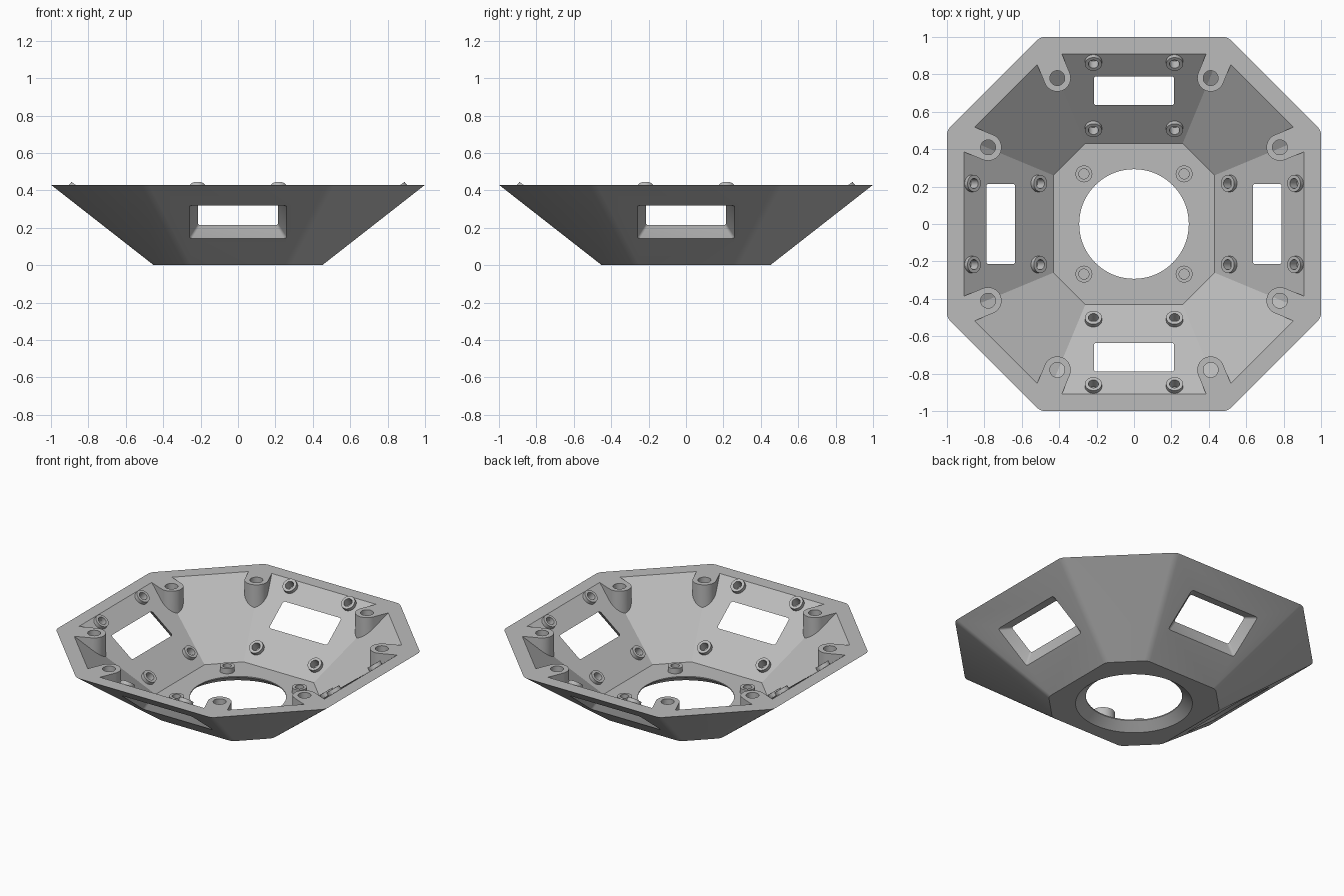
import bpy, bmesh, math
from mathutils import Matrix, Vector

if "Cube" in bpy.data.objects:
    bpy.data.objects.remove(bpy.data.objects["Cube"])

H = 0.43                      # rim height
FLOOR = 0.055                 # floor thickness
SLOPE = 0.55 / H              # horizontal run of the walls per unit of height
TILT = math.atan2(H, 0.55)

grey = bpy.data.materials.new("light_grey")
grey.diffuse_color = (0.5, 0.5, 0.5, 1)
grey.use_nodes = True
grey.node_tree.nodes["Principled BSDF"].inputs["Base Color"].default_value = grey.diffuse_color


def octagon(a, b, z):
    """Octagon with flat sides at distance a and corners at b along them."""
    pts = [(a, -b), (a, b), (b, a), (-b, a), (-a, b), (-a, -b), (-b, -a), (b, -a)]
    return [Vector((x, y, z)) for x, y in pts]


def circle(r, z, n=32):
    return [Vector((r * math.cos(2 * math.pi * i / n),
                    r * math.sin(2 * math.pi * i / n), z)) for i in range(n)]


def loft(bm, loops, mat=Matrix(), bevel=0, closed=False):
    """Skin a stack of loops; cap the ends, or close it into a ring."""
    rings = [[bm.verts.new(mat @ p) for p in loop] for loop in loops]
    n = len(rings[0])
    pairs = list(zip(rings, rings[1:] + rings[:1])) if closed else list(zip(rings, rings[1:]))
    faces = [bm.faces.new((a[i], a[(i + 1) % n], b[(i + 1) % n], b[i]))
             for a, b in pairs for i in range(n)]
    if not closed:
        faces += [bm.faces.new(rings[0][::-1]), bm.faces.new(rings[-1])]
    bmesh.ops.recalc_face_normals(bm, faces=faces)
    if bevel:
        edges = [bm.edges.get((a[i], b[i])) for a, b in pairs for i in range(n)]
        bmesh.ops.bevel(bm, geom=edges, offset=bevel, segments=3, profile=0.5,
                        affect='EDGES')


def make(name, bm, helper=False):
    mesh = bpy.data.meshes.new(name)
    bm.to_mesh(mesh)
    bm.free()
    mesh.materials.append(grey)
    obj = bpy.data.objects.new(name, mesh)
    bpy.context.collection.objects.link(obj)
    obj.hide_render = helper
    return obj


def cut(obj, cutter):
    mod = obj.modifiers.new("cut", 'BOOLEAN')
    mod.operation, mod.solver, mod.object = 'DIFFERENCE', 'EXACT', cutter
    bpy.context.view_layer.objects.active = obj
    bpy.ops.object.modifier_apply(modifier=mod.name)
    bpy.data.objects.remove(cutter)


def smooth(obj):
    bpy.ops.object.select_all(action='DESELECT')
    obj.select_set(True)
    bpy.context.view_layer.objects.active = obj
    bpy.ops.object.shade_smooth_by_angle(angle=math.radians(22))


# Solid funnel body with softened slanted edges
bm = bmesh.new()
loft(bm, [octagon(0.45, 0.27, 0), octagon(1.0, 0.5, H)], bevel=0.02)
shell = make("octagonal_shell", bm)

# Inner cavity, continued a little above the rim
bm = bmesh.new()
e = 0.05
loft(bm, [octagon(0.43, 0.26, FLOOR),
          octagon(0.91 + e * SLOPE, 0.46 + e * 0.53, H + e)])
cavity = make("cavity_cutter", bm, True)

# Corner screw posts: slots with a round nose and a screw hole, kept out of the cavity
R = 0.072
nose = [Vector((R * math.cos(t), R * math.sin(t), 0))
        for t in [math.pi / 2 + math.pi * i / 16 for i in range(17)]]
outline = nose + [Vector((0.5, -R, 0)), Vector((0.5, R, 0))]
bm_post, bm_hole = bmesh.new(), bmesh.new()
for k in range(4):
    for x, y, ang in ((0.41, 0.78, 67.5), (0.78, 0.41, 22.5)):
        m = (Matrix.Rotation(k * math.pi / 2, 4, 'Z') @ Matrix.Translation((x, y, 0))
             @ Matrix.Rotation(math.radians(ang), 4, 'Z'))
        loft(bm_post, [[p + Vector((0, 0, z)) for p in outline] for z in (0, 0.6)], m)
        loft(bm_hole, [circle(0.04, -0.1, 24), circle(0.04, 0.7, 24)], m)
posts = make("post_cutter", bm_post, True)
cut(posts, make("post_hole_cutter", bm_hole, True))
cut(cavity, posts)
cut(shell, cavity)

# Round centre opening, flared towards the underside
bm = bmesh.new()
loft(bm, [circle(0.367, -0.01, 96), circle(0.355, 0, 96), circle(0.293, 0.048, 96),
          circle(0.293, 0.1, 96)])
cut(shell, make("opening_cutter", bm, True))

# Wall frames: x along the wall, y up the slope, z inward
walls = [Matrix.Rotation(k * math.pi / 2, 4, 'Z')
         @ Matrix.Translation((0, 0.7125, (0.7125 - 0.36) / SLOPE))
         @ Matrix.Rotation(TILT, 4, 'X') for k in range(4)]


def window_loop(w):
    g = -w * 0.045 / 0.0554
    x, y = 0.215 + g, 0.098 + g
    return [Vector((x, y, w)), Vector((-x, y, w)), Vector((-x, -y, w)), Vector((x, -y, w))]


# Flared windows in the four main walls
bm = bmesh.new()
for m in walls:
    loft(bm, [window_loop(-0.08), window_loop(0.02)], m, bevel=0.012)
cut(shell, make("window_cutter", bm, True))

# Standoff positions on the walls and the floor
wall_spots = [m @ Matrix.Translation((sx * 0.217, v, 0))
              for m in walls for sx in (-1, 1) for v in (0.20, -0.25)]
floor_spots = [Matrix.Translation((sx * 0.268, sy * 0.268, FLOOR))
               for sx in (-1, 1) for sy in (-1, 1)]

# Blind pilot holes under the standoffs
bm = bmesh.new()
for m in wall_spots + floor_spots:
    loft(bm, [circle(0.027, -0.035, 24), circle(0.027, 0.01, 24)], m)
cut(shell, make("pilot_cutter", bm, True))
smooth(shell)

# Tubular standoffs
for name, spots, h in (("wall_standoffs", wall_spots, 0.025),
                       ("floor_standoffs", floor_spots, 0.035)):
    bm = bmesh.new()
    for m in spots:
        loft(bm, [circle(0.045, -0.002), circle(0.045, h),
                  circle(0.027, h), circle(0.027, -0.002)], m, closed=True)
    smooth(make(name, bm))
